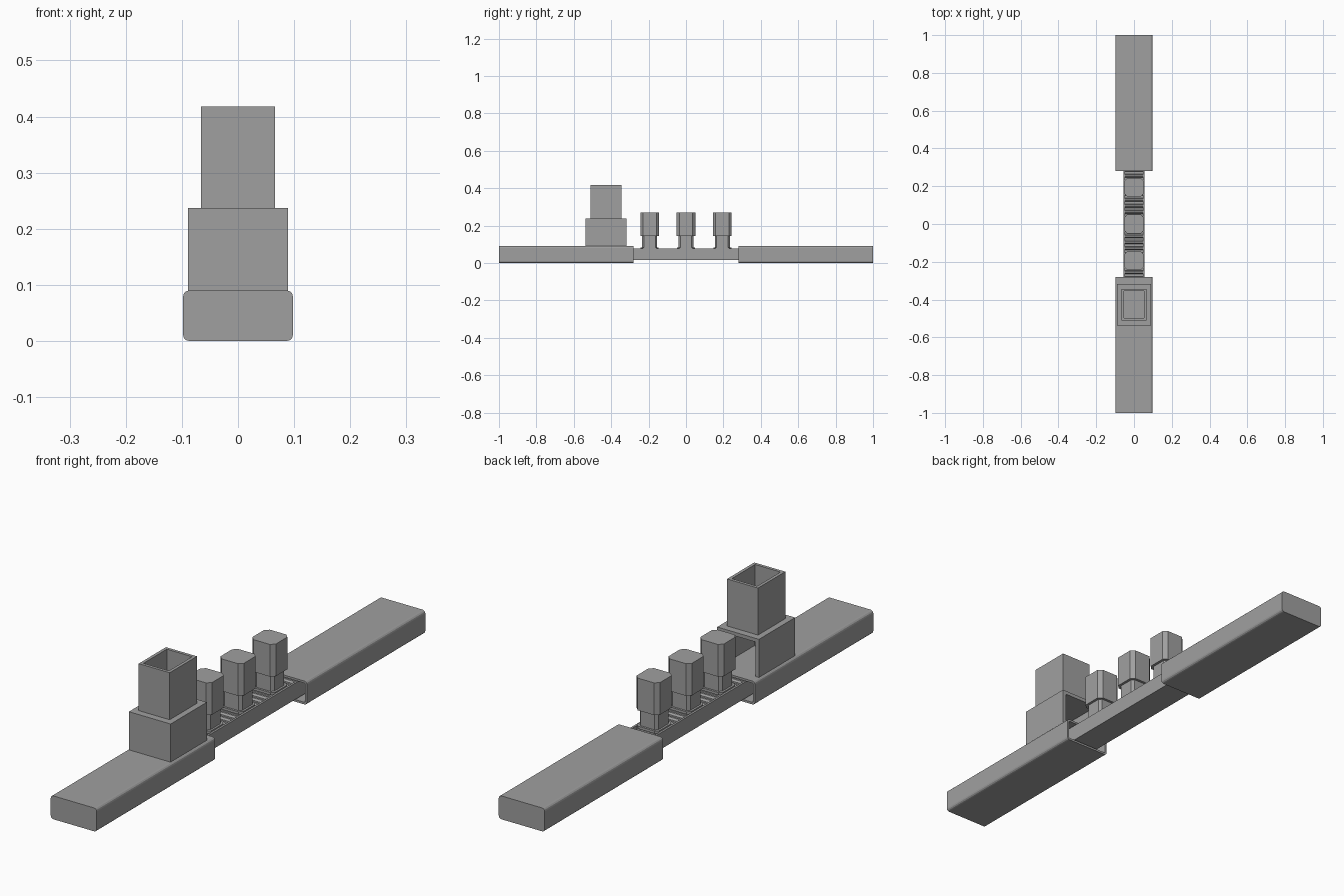
import bpy
import bmesh
from mathutils import Vector

if "Cube" in bpy.data.objects:
    bpy.data.objects.remove(bpy.data.objects["Cube"], do_unlink=True)

grey = bpy.data.materials.new("machine grey")
grey.use_nodes = True
colour = (0.35, 0.35, 0.35, 1)
grey.diffuse_color = colour
grey.node_tree.nodes["Principled BSDF"].inputs["Base Color"].default_value = colour


def box(name, size, centre, bevel=0, axis=2, open_dirs=(), wall=0):
    """Box with edges along one axis bevelled, sides left open, walls thickened inward."""
    bm = bmesh.new()
    bmesh.ops.create_cube(bm, size=1)
    bmesh.ops.scale(bm, vec=size, verts=bm.verts)
    if bevel:
        edges = [e for e in bm.edges
                 if abs((e.verts[0].co - e.verts[1].co).normalized()[axis]) > 0.9]
        bmesh.ops.bevel(bm, geom=edges, offset=bevel, segments=3 if wall else 1,
                        profile=0.5, affect='EDGES')
    bm.normal_update()
    gone = [f for f in bm.faces if any(f.normal.dot(Vector(d)) > 0.99 for d in open_dirs)]
    bmesh.ops.delete(bm, geom=gone, context='FACES')
    mesh = bpy.data.meshes.new(name)
    bm.to_mesh(mesh)
    bm.free()
    mesh.materials.append(grey)
    obj = bpy.data.objects.new(name, mesh)
    obj.location = centre
    bpy.context.collection.objects.link(obj)
    if wall:
        mod = obj.modifiers.new("walls", 'SOLIDIFY')
        mod.thickness = wall
        mod.offset = -1
        mod.use_even_offset = True
    return obj


# Two hollow tunnels, closed outside and open toward the belt
for side, name in ((-1, "front_tunnel"), (1, "back_tunnel")):
    box(name, (0.196, 0.72, 0.09), (0, side * 0.64, 0.045), bevel=0.011, axis=1,
        open_dirs=[(0, -side, 0)], wall=0.008)

# Conveyor bed, side rails and rollers
belt_half = 0.34
box("conveyor_bed", (0.112, 2 * belt_half, 0.035), (0, 0, 0.0325))
for side, name in ((-1, "right_rail"), (1, "left_rail")):
    box(name, (0.008, 2 * belt_half, 0.063), (side * 0.052, 0, 0.0465))
for i in range(-10, 11):
    roller = box("roller", (0.096, 0.02, 0.026), (0, i * 0.032, 0.061), bevel=0.006, axis=0)

# Hopper housing: open underneath and toward the belt
housing_y = -0.427
box("hopper_housing", (0.178, 0.22, 0.147), (0, housing_y, 0.1635),
    open_dirs=[(0, 1, 0), (0, 0, -1)], wall=0.014)

# Open hopper chute on top
box("hopper_chute", (0.132, 0.166, 0.181), (0, housing_y, 0.3275),
    open_dirs=[(0, 0, 1)], wall=0.012)

# Three posts with chamfered heads standing on the belt
for i in (-1, 0, 1):
    y = i * 0.194
    box("post_foot", (0.096, 0.096, 0.01), (0, y, 0.078), bevel=0.012)
    box("post_neck", (0.08, 0.08, 0.066), (0, y, 0.114), bevel=0.01)
    box("post_head", (0.1, 0.1, 0.124), (0, y, 0.207), bevel=0.015)
